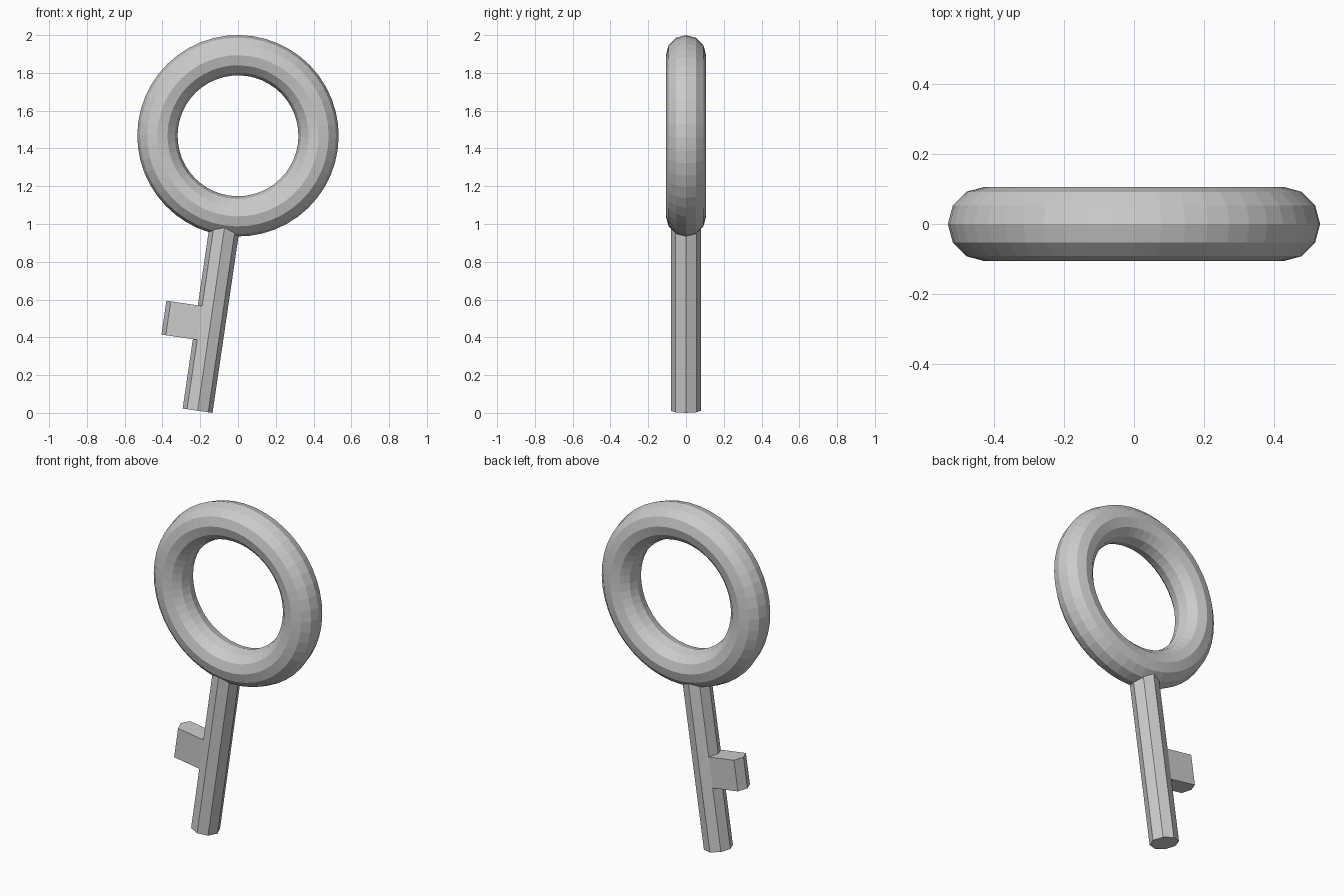
import bpy, bmesh
from math import cos, sin, pi, radians
from mathutils import Vector

if "Cube" in bpy.data.objects:
    bpy.data.objects.remove(bpy.data.objects["Cube"])

TILT = radians(8.36)            # whole key leans in the front plane
CENTRE = (0, 0, 1.467)          # middle of the ring, pivot of the lean

# Ring handle
bpy.ops.mesh.primitive_torus_add(major_segments=48, minor_segments=12,
                                 major_radius=0.4265, minor_radius=0.1066,
                                 location=CENTRE, rotation=(pi / 2, TILT, 0))
bpy.context.object.name = "ring_handle"

# Octagonal shaft: stacked rings measured from the ring centre
SIDES, RADIUS = 8, 0.08
levels = [-1.471, -1.10, -0.919, -0.43]
bm = bmesh.new()
rings = [[bm.verts.new((RADIUS * cos(2 * pi * i / SIDES),
                        RADIUS * sin(2 * pi * i / SIDES), z))
          for i in range(SIDES)] for z in levels]
bit_faces = []
for k in range(len(levels) - 1):
    for i in range(SIDES):
        j = (i + 1) % SIDES
        face = bm.faces.new((rings[k][i], rings[k][j],
                             rings[k + 1][j], rings[k + 1][i]))
        if k == 1 and i in (3, 4):
            bit_faces.append(face)
bm.faces.new(rings[0][::-1])
bm.faces.new(rings[-1])

# Key bit: the two left-hand faces pulled straight outwards
out = bmesh.ops.extrude_face_region(bm, geom=bit_faces)
verts = [g for g in out["geom"] if isinstance(g, bmesh.types.BMVert)]
bmesh.ops.translate(bm, verts=verts, vec=Vector((-0.168, 0, 0)))
old = [f for f in bit_faces if f.is_valid]
if old:
    bmesh.ops.delete(bm, geom=old, context='FACES')
bmesh.ops.recalc_face_normals(bm, faces=bm.faces)

mesh = bpy.data.meshes.new("shaft_with_bit")
bm.to_mesh(mesh)
bm.free()
shaft = bpy.data.objects.new("shaft_with_bit", mesh)
shaft.location = CENTRE
shaft.rotation_euler = (0, TILT, 0)
bpy.context.collection.objects.link(shaft)
